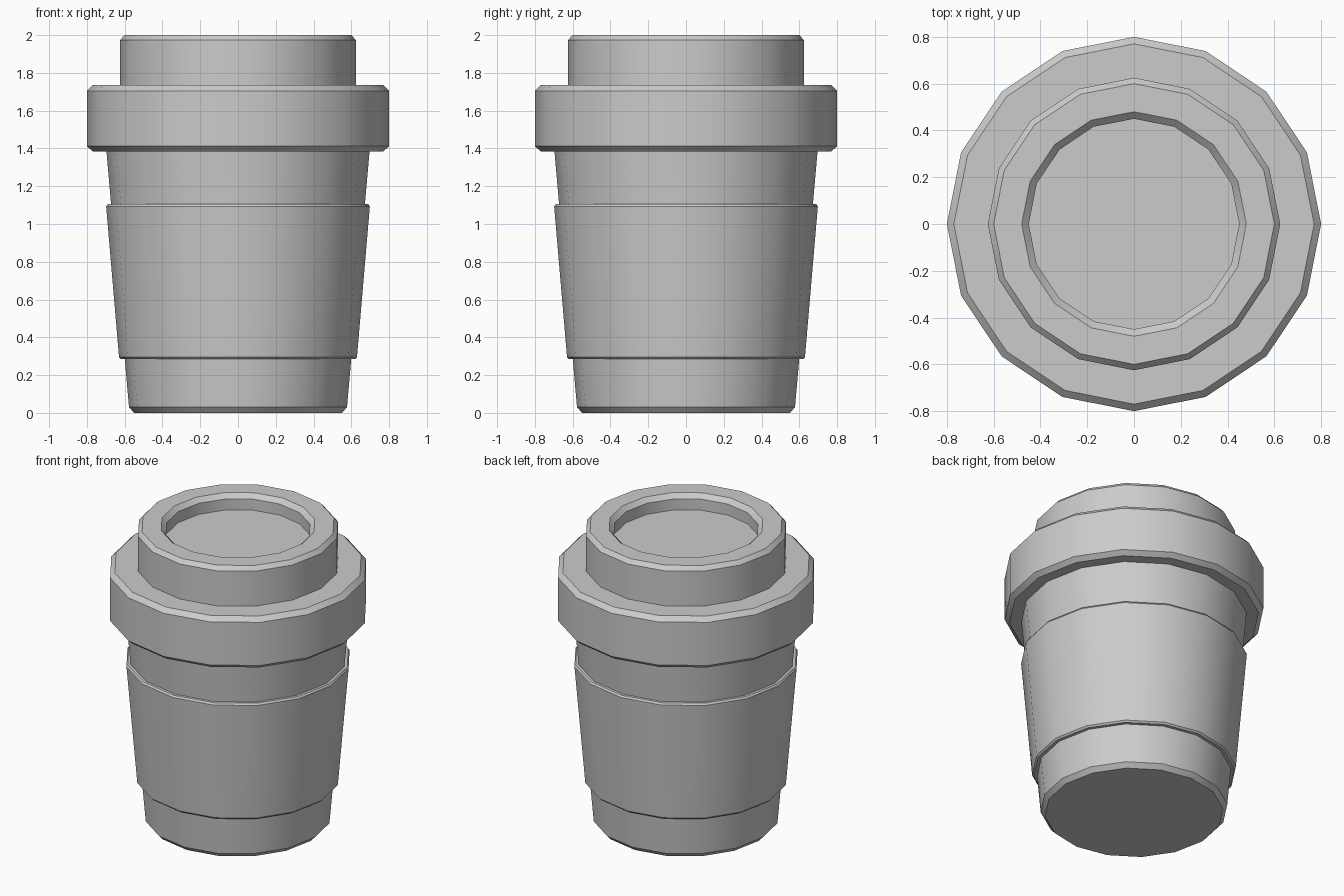
import bpy, math

if "Cube" in bpy.data.objects:
    bpy.data.objects.remove(bpy.data.objects["Cube"])

SIDES = 16


def lathe(name, profile, ring=False):
    """Revolve (radius, z) points, listed bottom to top along the outside.
    ring=True joins the profile ends; otherwise both ends are capped."""
    n = len(profile)
    verts = [(r * math.cos(2 * math.pi * s / SIDES), r * math.sin(2 * math.pi * s / SIDES), z)
             for r, z in profile for s in range(SIDES)]
    faces = []
    for i in range(n if ring else n - 1):
        a, b = i * SIDES, (i + 1) % n * SIDES
        for s in range(SIDES):
            t = (s + 1) % SIDES
            faces.append((a + s, a + t, b + t, b + s))
    if not ring:
        faces.append(tuple(reversed(range(SIDES))))
        faces.append(tuple(range((n - 1) * SIDES, n * SIDES)))
    mesh = bpy.data.meshes.new(name)
    mesh.from_pydata(verts, [], faces)
    mesh.validate()
    obj = bpy.data.objects.new(name, mesh)
    bpy.context.collection.objects.link(obj)
    bpy.ops.object.select_all(action='DESELECT')
    obj.select_set(True)
    bpy.context.view_layer.objects.active = obj
    bpy.ops.object.shade_smooth_by_angle(angle=math.radians(30))
    return obj


# Tapered cup body with chamfered foot
lathe("cup_body", [(0.55, 0), (0.577, 0.03), (0.697, 1.39)])

# Sleeve wrapped around the body
lathe("sleeve", [(0.59, 0.285), (0.62, 0.285), (0.63, 0.296),
                 (0.698, 1.093), (0.69, 1.105), (0.66, 1.105)], ring=True)

# Lid: wide brim, raised crown and recessed top
lathe("lid", [(0.77, 1.385), (0.80, 1.412), (0.80, 1.705), (0.77, 1.735),
              (0.625, 1.735), (0.625, 1.973), (0.60, 2.0),
              (0.48, 2.0), (0.45, 1.97), (0.45, 1.895)])
